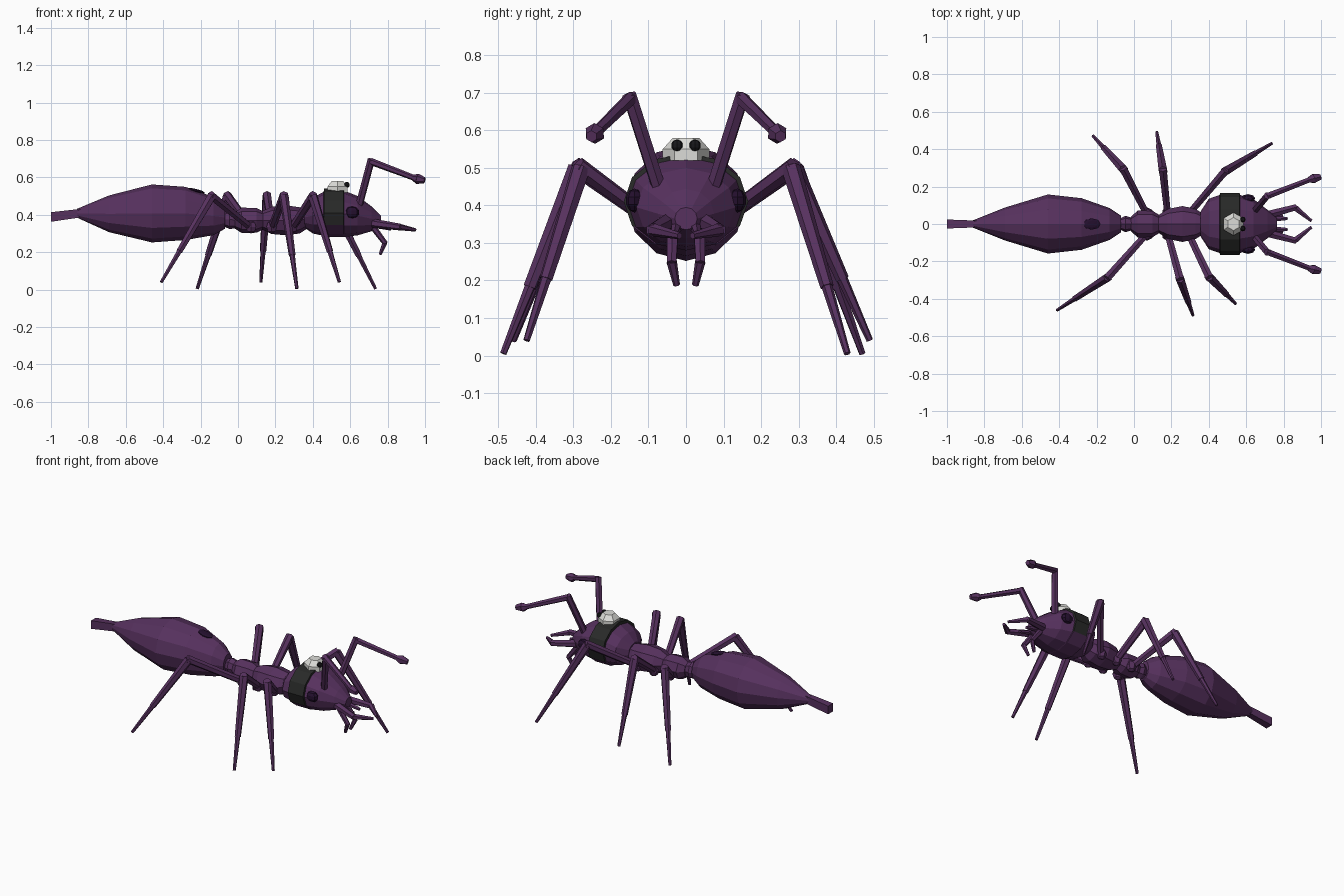
import bpy, bmesh, math
from mathutils import Vector, Matrix

if "Cube" in bpy.data.objects:
    bpy.data.objects.remove(bpy.data.objects["Cube"])


def mat(name, rgb):
    m = bpy.data.materials.new(name)
    m.diffuse_color = (*rgb, 1)
    m.use_nodes = True
    m.node_tree.nodes["Principled BSDF"].inputs["Base Color"].default_value = m.diffuse_color
    return m


PURPLE = mat("purple shell", (0.095, 0.031, 0.113))
DARK = mat("dark violet", (0.018, 0.005, 0.028))
BLACK = mat("strap black", (0.021, 0.022, 0.021))
WHITE = mat("lamp white", (0.72, 0.72, 0.69))
LENS = mat("lens black", (0.009, 0.009, 0.011))


def finish(bm, name, *mats):
    bmesh.ops.recalc_face_normals(bm, faces=bm.faces)
    me = bpy.data.meshes.new(name)
    bm.to_mesh(me)
    bm.free()
    for m in mats:
        me.materials.append(m)
    ob = bpy.data.objects.new(name, me)
    bpy.context.collection.objects.link(ob)
    return ob


def loft(name, rings, n, mats, rule=None, turn=0.0):
    """Body lofted along x from rings of (x, z centre, y radius, z radius)."""
    bm = bmesh.new()
    loops = []
    for x, zc, ry, rz in rings:
        loops.append([bm.verts.new((x, ry * math.cos(a), zc + rz * math.sin(a)))
                      for a in (2 * math.pi * i / n + turn for i in range(n))])
    for a, b in zip(loops, loops[1:]):
        for i in range(n):
            j = (i + 1) % n
            bm.faces.new((a[i], a[j], b[j], b[i]))
    bm.faces.new(loops[0])
    bm.faces.new(loops[-1])
    if rule:
        for f in bm.faces:
            f.material_index = rule(f.calc_center_median())
    return finish(bm, name, *mats)


def limb(name, points, radii, sides=6, extend=0.0):
    """Chain of tapered rods; radii holds (start, end) for each rod."""
    bm = bmesh.new()
    for a, b, (r1, r2) in zip(points, points[1:], radii):
        a, b = Vector(a), Vector(b)
        d = (b - a).normalized()
        if b is not points[-1] and tuple(b) != tuple(points[-1]):
            b = b + d * extend
        q = d.to_track_quat('Z', 'Y').to_matrix().to_4x4()
        bmesh.ops.create_cone(bm, cap_ends=True, segments=sides, radius1=r1, radius2=r2,
                              depth=(b - a).length,
                              matrix=Matrix.Translation((a + b) / 2) @ q)
    return finish(bm, name, PURPLE)


def blob(name, loc, scale, m, u=8, v=5):
    bm = bmesh.new()
    bmesh.ops.create_uvsphere(bm, u_segments=u, v_segments=v, radius=1,
                              matrix=Matrix.Translation(loc) @ Matrix.Diagonal((*scale, 1)))
    return finish(bm, name, m)


# Abdomen, stinger and the dark spot on its back
loft("abdomen", [(-0.86, 0.408, 0.02, 0.024), (-0.69, 0.405, 0.088, 0.098),
                 (-0.46, 0.407, 0.158, 0.155), (-0.28, 0.407, 0.138, 0.142),
                 (-0.13, 0.393, 0.085, 0.102), (-0.07, 0.385, 0.045, 0.06)], 12, [PURPLE])
loft("stinger", [(-1.0, 0.388, 0.034, 0.036), (-0.83, 0.41, 0.025, 0.032)], 4, [PURPLE],
     turn=math.pi / 4)
spot = blob("abdomen_spot", (0, 0, 0), (0.05, 0.032, 0.009), DARK)
spot.location = (-0.225, 0, 0.529)
spot.rotation_euler.y = math.radians(14)

# Waist nodes and thorax
loft("waist_node", [(-0.09, 0.375, 0.022, 0.03), (-0.045, 0.375, 0.044, 0.052),
                    (0.0, 0.37, 0.03, 0.04)], 8, [PURPLE])
loft("rear_thorax", [(-0.015, 0.37, 0.04, 0.045), (0.02, 0.37, 0.072, 0.068),
                     (0.1, 0.37, 0.07, 0.066), (0.14, 0.37, 0.045, 0.045)], 8, [PURPLE])
loft("front_thorax", [(0.12, 0.37, 0.04, 0.045), (0.18, 0.37, 0.08, 0.073),
                      (0.26, 0.37, 0.096, 0.08), (0.33, 0.37, 0.08, 0.07),
                      (0.375, 0.38, 0.05, 0.05)], 8, [PURPLE])

# Head, with the strap as its own band of faces
loft("head", [(0.355, 0.385, 0.065, 0.055), (0.4, 0.395, 0.135, 0.095),
              (0.458, 0.405, 0.155, 0.118), (0.46, 0.41, 0.166, 0.13),
              (0.565, 0.41, 0.166, 0.13), (0.567, 0.405, 0.155, 0.124),
              (0.64, 0.395, 0.132, 0.105), (0.715, 0.378, 0.075, 0.066),
              (0.765, 0.365, 0.03, 0.03)], 12, [PURPLE, BLACK],
     rule=lambda c: 1 if 0.457 < c.x < 0.568 and c.z > 0.35 else 0)

# Headlamp: six-sided stepped dome with two lenses
bm = bmesh.new()
for z, d, r1, r2 in ((0.535, 0.03, 0.062, 0.062), (0.565, 0.03, 0.062, 0.035)):
    bmesh.ops.create_cone(bm, cap_ends=True, segments=6, radius1=r1, radius2=r2, depth=d,
                          matrix=Matrix.Translation((0.532, 0, z)))
finish(bm, "headlamp", WHITE)

# Legs: (hip x, knee x, knee y, foot x, foot y, foot z); left is +y
LEGS = {
    "left_rear_leg": (0.07, -0.055, 0.29, -0.218, 0.47, 0.005),
    "left_middle_leg": (0.18, 0.155, 0.285, 0.122, 0.49, 0.04),
    "left_front_leg": (0.29, 0.485, 0.28, 0.735, 0.43, 0.005),
    "right_rear_leg": (0.07, -0.14, -0.285, -0.41, -0.46, 0.04),
    "right_middle_leg": (0.18, 0.245, -0.29, 0.315, -0.487, 0.005),
    "right_front_leg": (0.29, 0.4, -0.28, 0.542, -0.425, 0.04),
}
for name, (hx, kx, ky, fx, fy, fz) in LEGS.items():
    s = 1 if ky > 0 else -1
    hip, knee, foot = Vector((hx, s * 0.05, 0.33)), Vector((kx, ky, 0.5)), Vector((fx, fy, fz))
    ankle = knee.lerp(foot, 0.62)
    limb(name, [hip, knee, ankle, foot],
         [(0.02, 0.024), (0.026, 0.018), (0.015, 0.009)], extend=0.012)
    blob(name + "_hip", (hx, s * 0.06, 0.335), (0.032, 0.03, 0.035), PURPLE, 6, 4)

# Mirrored head parts
for side, s in (("left", 1), ("right", -1)):
    blob(side + "_eye", (0.61, s * 0.137, 0.413), (0.04, 0.024, 0.032), DARK)
    blob(side + "_lens", (0.582, s * 0.024, 0.56), (0.016, 0.016, 0.016), LENS)
    limb(side + "_antenna", [(0.645, s * 0.07, 0.44), (0.71, s * 0.148, 0.685),
                             (0.955, s * 0.243, 0.592)], [(0.02, 0.02), (0.019, 0.015)],
         extend=0.012)
    limb(side + "_antenna_tip", [(0.935, s * 0.236, 0.598), (0.96, s * 0.243, 0.592),
                                 (0.998, s * 0.252, 0.584)], [(0.016, 0.028), (0.028, 0.016)])
    limb(side + "_mandible", [(0.72, s * 0.05, 0.355), (0.86, s * 0.088, 0.335),
                              (0.942, s * 0.022, 0.32)], [(0.024, 0.018), (0.018, 0.009)],
         extend=0.008)
    limb(side + "_palp", [(0.725, s * 0.035, 0.33), (0.785, s * 0.038, 0.25),
                          (0.762, s * 0.026, 0.193)], [(0.017, 0.014), (0.014, 0.009)],
         extend=0.006)
    limb(side + "_upper_palp", [(0.73, s * 0.025, 0.345), (0.82, s * 0.03, 0.325)],
         [(0.016, 0.01)])
